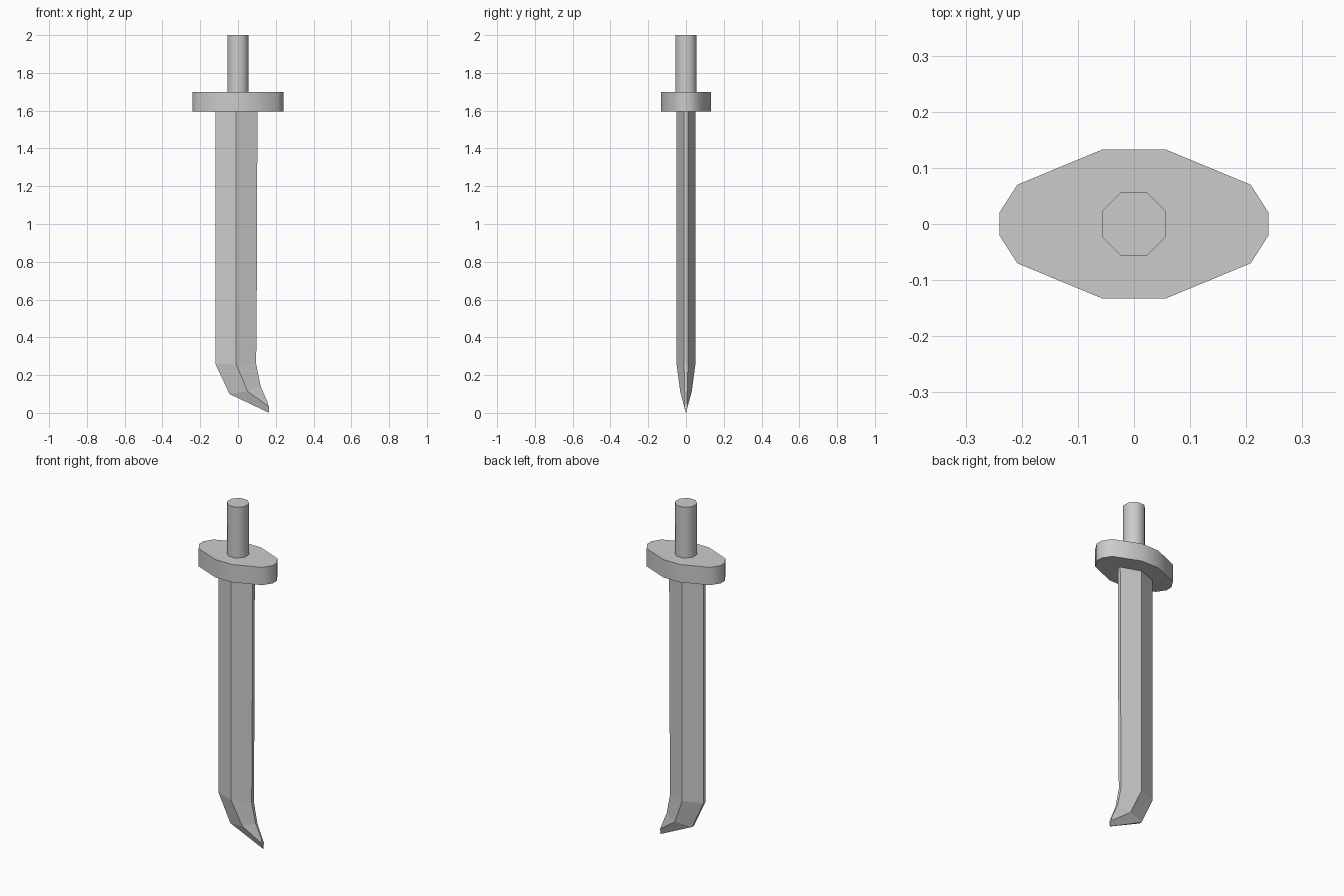
import bpy, math
from math import radians

if "Cube" in bpy.data.objects:
    bpy.data.objects.remove(bpy.data.objects["Cube"])


def loft(name, rings):
    """Skin a stack of equal-length rings and cap both ends."""
    n = len(rings[0])
    verts = [p for ring in rings for p in ring]
    faces = [(r * n + i, r * n + (i + 1) % n, (r + 1) * n + (i + 1) % n, (r + 1) * n + i)
             for r in range(len(rings) - 1) for i in range(n)]
    faces.append(tuple(reversed(range(n))))
    faces.append(tuple(range((len(rings) - 1) * n, len(rings) * n)))
    mesh = bpy.data.meshes.new(name)
    mesh.from_pydata(verts, [], faces)
    obj = bpy.data.objects.new(name, mesh)
    bpy.context.collection.objects.link(obj)
    return obj


def prism(name, outline, z0, z1):
    return loft(name, [[(x, y, z) for x, y in outline] for z in (z0, z1)])


def smooth(obj, angle):
    bpy.ops.object.select_all(action='DESELECT')
    obj.select_set(True)
    bpy.context.view_layer.objects.active = obj
    bpy.ops.object.shade_smooth_by_angle(angle=radians(angle))


# Octagonal grip
grip = [(0.061 * math.cos(radians(22.5 + 45 * i)), 0.061 * math.sin(radians(22.5 + 45 * i)))
        for i in range(8)]
smooth(prism("grip", grip, 1.695, 2.0), 50)

# Twelve-sided guard, one quadrant mirrored around
quad = [(0.24, 0.02), (0.208, 0.07), (0.056, 0.133)]
half = quad + [(-x, y) for x, y in reversed(quad)]
guard = half + [(x, -y) for x, y in reversed(half)]
smooth(prism("guard", guard, 1.595, 1.7), 50)

# Blade sections from tip to guard: (x, half thickness, z) of left edge, ridge, right edge
sections = [
    [(0.165, 0.001, 0.0), (0.163, 0.009, 0.033), (0.155, 0.004, 0.06)],
    [(-0.045, 0.008, 0.10), (0.05, 0.031, 0.115), (0.12, 0.008, 0.14)],
    [(-0.12, 0.01, 0.26), (-0.01, 0.05, 0.26), (0.096, 0.01, 0.26)],
    [(-0.12, 0.01, 0.58), (-0.01, 0.05, 0.58), (0.099, 0.01, 0.58)],
    [(-0.12, 0.01, 1.6), (-0.01, 0.05, 1.6), (0.103, 0.01, 1.6)],
]
rings = [[(x, -y, z) for x, y, z in s] + [(x, y, z) for x, y, z in reversed(s)]
         for s in sections]
loft("blade", rings)
